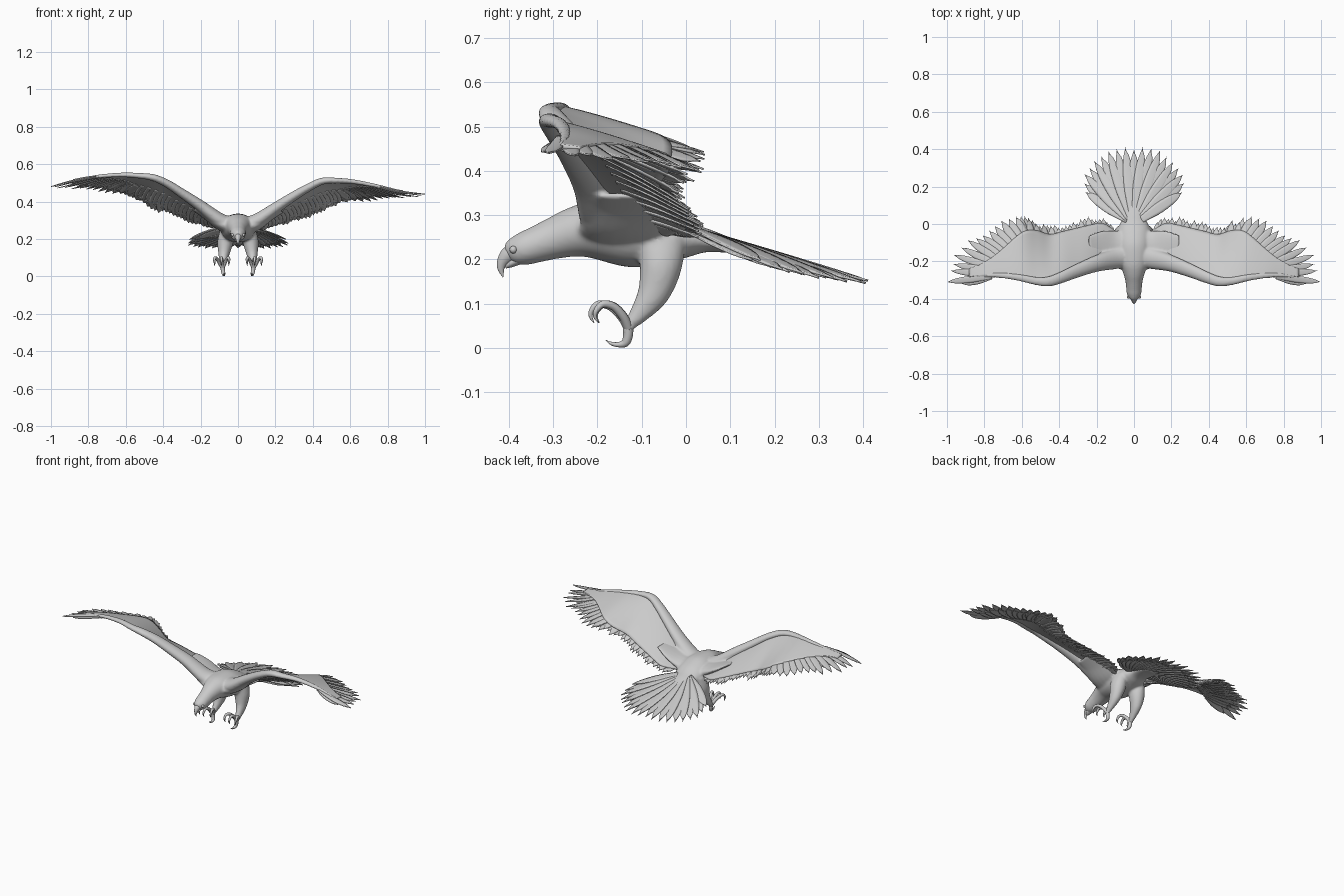
import bpy, bmesh, math, random
from mathutils import Vector

if "Cube" in bpy.data.objects:
    bpy.data.objects.remove(bpy.data.objects["Cube"])

random.seed(4)


def spline(rows, n=6):
    """Catmull-Rom resampling of rows of numbers."""
    p = [rows[0]] + list(rows) + [rows[-1]]
    out = []
    for i in range(1, len(p) - 2):
        for k in range(n):
            t = k / n
            out.append([0.5 * (2 * b + (c - a) * t + (2 * a - 5 * b + 4 * c - d) * t * t
                               + (3 * b - a - 3 * c + d) * t ** 3)
                        for a, b, c, d in zip(p[i - 1], p[i], p[i + 1], p[i + 2])])
    return out + [list(rows[-1])]


def add_tube(bm, rows, ref=(1, 0, 0), sides=20, n=6):
    """Closed elliptical tube; rows are x, y, z, radius along ref, other radius."""
    pts = spline(rows, n)
    rings, faces = [], []
    for i, (x, y, z, ra, rb) in enumerate(pts):
        tan = (Vector(pts[min(i + 1, len(pts) - 1)][:3]) - Vector(pts[max(i - 1, 0)][:3])).normalized()
        a = Vector(ref)
        a = (a - tan * a.dot(tan)).normalized()
        b = tan.cross(a)
        rings.append([bm.verts.new(Vector((x, y, z)) + a * max(ra, .0005) * math.cos(q) + b * max(rb, .0005) * math.sin(q))
                      for q in (2 * math.pi * k / sides for k in range(sides))])
    for r, s in zip(rings, rings[1:]):
        faces += [bm.faces.new((r[k], r[(k + 1) % sides], s[(k + 1) % sides], s[k])) for k in range(sides)]
    faces += [bm.faces.new(rings[0]), bm.faces.new(rings[-1])]
    bmesh.ops.recalc_face_normals(bm, faces=faces)


def add_grid(bm, grid):
    v = [[bm.verts.new(p) for p in row] for row in grid]
    for r, s in zip(v, v[1:]):
        for k in range(len(r) - 1):
            bm.faces.new((r[k], r[k + 1], s[k + 1], s[k]))


def add_feather(bm, root, tip, width, height, lift=0.0, tilt=0.1):
    """Narrow pointed blade laid over the surface z = height(x, y)."""
    root, tip = Vector(root), Vector(tip)
    d = tip - root
    side = Vector((-d.y, d.x)).normalized()
    grid = []
    for i in range(13):
        t = i / 12
        w = width / 2 * min(1, .55 + t) * max(1 - t ** 5, .02) ** .7
        row = []
        for s in (-1, -.5, 0, .5, 1):
            p = root + d * (t - .04 * abs(s) * t) + side * w * s
            row.append((p.x, p.y, height(p.x, p.y) + lift + tilt * w * s - .06 * w * abs(s)))
        grid.append(row)
    add_grid(bm, grid)


def finish(name, bm, thickness=0):
    me = bpy.data.meshes.new(name)
    bm.to_mesh(me)
    bm.free()
    for f in me.polygons:
        f.use_smooth = True
    ob = bpy.data.objects.new(name, me)
    bpy.context.collection.objects.link(ob)
    if thickness:
        m = ob.modifiers.new("thickness", "SOLIDIFY")
        m.thickness, m.offset = thickness, 0
    return ob


# Wing stations: x, leading y, trailing y, left leading/trailing z, right leading/trailing z
WING = spline([
    (.03, -.22, -.06, .28, .25, .28, .25),
    (.10, -.235, -.01, .308, .255, .303, .25),
    (.17, -.245, .04, .36, .262, .35, .26),
    (.24, -.26, .03, .41, .285, .395, .28),
    (.31, -.285, .015, .455, .31, .44, .30),
    (.38, -.31, .0, .50, .335, .48, .32),
    (.45, -.33, -.015, .53, .36, .512, .345),
    (.52, -.325, .01, .54, .40, .515, .38),
    (.60, -.305, .035, .545, .44, .51, .405),
    (.70, -.29, .0, .54, .455, .495, .41),
    (.80, -.283, -.06, .53, .47, .47, .422),
    (.90, -.295, -.12, .51, .478, .452, .428),
    (1.0, -.315, -.2, .48, .475, .44, .43)], 5)


def station(x, sx):
    """Leading y, trailing y, leading z, trailing z of one wing at span x."""
    x = min(max(x, WING[0][0]), WING[-1][0])
    for a, b in zip(WING, WING[1:]):
        if x <= b[0]:
            break
    t = (x - a[0]) / (b[0] - a[0])
    r = [p + (q - p) * t for p, q in zip(a, b)]
    return (r[1], r[2], *(r[3:5] if sx < 0 else r[5:7]))


def wing_height(sx):
    def f(x, y):
        yl, yt, zl, zt = station(abs(x), sx)
        v = min(max((y - yl) / (yt - yl), 0), 1.2)
        return zl + (zt - zl) * v ** 1.2
    return f


# Body, thighs and wing arms fused into one smooth skin
bm = bmesh.new()
body = [(-.407, .213, .012, .014), (-.395, .217, .027, .028), (-.37, .223, .039, .037),
        (-.34, .233, .042, .041), (-.30, .247, .047, .047), (-.25, .262, .062, .057),
        (-.20, .267, .083, .067), (-.12, .258, .094, .076), (-.05, .25, .09, .062),
        (0, .245, .075, .042), (.05, .242, .057, .026), (.12, .226, .055, .014), (.17, .21, .04, .007)]
add_tube(bm, [(0, y, z, a, b) for y, z, a, b in body], sides=32)
for sx in (-1, 1):
    add_tube(bm, [(sx * x, y, z, a, b) for x, y, z, a, b in (
        (.06, -.055, .25, .035, .055), (.068, -.057, .185, .042, .048), (.075, -.073, .125, .031, .037),
        (.08, -.105, .078, .019, .023), (.083, -.13, .048, .012, .013), (.083, -.132, .03, .011, .011))])
    arm = []
    for x, r in ((.03, .05), (.1, .043), (.2, .034), (.3, .028), (.38, .024), (.45, .021),
                 (.52, .017), (.62, .014), (.74, .011), (.86, .007)):
        yl, yt, zl, zt = station(x, sx)
        arm.append((sx * x, yl + r * 1.15, zl - .15 * r, r * 1.3, r * .9))
    add_tube(bm, arm, ref=(0, 1, 0))
    h = wing_height(sx)
    add_tube(bm, [(sx * x, y, h(x, y) - .004, a, b) for x, y, a, b in (
        (.03, -.14, .11, .05), (.1, -.135, .1, .034), (.17, -.125, .09, .018), (.24, -.13, .07, .007))],
        ref=(0, 1, 0))
skin = finish("body", bm)
m = skin.modifiers.new("fuse", "REMESH")
m.mode, m.voxel_size, m.use_smooth_shade = "VOXEL", .006, True
m = skin.modifiers.new("soften", "SMOOTH")
m.factor, m.iterations = .5, 7

# Wings: smooth covert sheet plus flight feathers
PRIMARY_TIPS = [(.63, .04), (.67, .03), (.71, .02), (.745, -.01), (.775, -.035), (.81, -.06), (.845, -.075),
                (.89, -.085), (.925, -.125), (.965, -.165), (.965, -.215), (.98, -.25), (1.0, -.31)]
for sx, side in ((-1, "left"), (1, "right")):
    h = wing_height(sx)
    bm = bmesh.new()
    grid = []
    for i in range(61):
        x = .04 + .84 * i / 60
        yl, yt = station(x, sx)[:2]
        s = min(max((x - .5) / .38, 0), 1)
        end = .84 - .6 * s * s * (3 - 2 * s)
        ys = [yl + .008 + (yt - yl) * end * k / 14 for k in range(15)]
        grid.append([(sx * x, y, h(x, y)) for y in ys])
    add_grid(bm, grid)
    finish(side + "_wing_coverts", bm, .012)

    bm = bmesh.new()
    n = 26
    for i in range(n):
        x = .125 + .5 * i / (n - 1)
        yl, yt = station(x, sx)[:2]
        rx = x * .93
        rl, rt = station(rx, sx)[:2]
        add_feather(bm, (sx * rx, rl + .4 * (rt - rl)), (sx * x, yt + random.uniform(-.018, .012)),
                    .045, h, -.002 - .003 * (i % 2), .12 * sx)
    for i, (x, y) in enumerate(PRIMARY_TIPS):
        t = i / (len(PRIMARY_TIPS) - 1)
        root = (sx * (.54 + .22 * t), -.17 - .112 * t)
        add_feather(bm, root, (sx * x, y), .055 - .018 * t, h, -.003 * (i % 2), .15 * sx)
        # shorter feather under each gap
        add_feather(bm, root, (sx * (x - .03 - .05 * t), y - .03 + .02 * t), .045, h, -.007, .1 * sx)
    finish(side + "_wing_feathers", bm, .004)


# Tail fan
def tail_height(x, y):
    return .267 - .3 * (y - .03) - .02 * (x / .22) ** 2


bm = bmesh.new()
n = 19
for i in range(n):
    u = 2 * i / (n - 1) - 1
    a = u * math.radians(58)
    length = .39 - .12 * abs(u) ** 3 + random.uniform(-.012, .004) - (.02 if i == n // 2 else 0)
    root = (.035 * u, .02)
    for k, lift in ((1, -.004 * (i % 2)), (.86, -.012)):
        add_feather(bm, root, (root[0] + math.sin(a) * length * k, .03 + math.cos(a) * length * k),
                    .06, tail_height, lift, .12)
finish("tail_feathers", bm, .005)

# Beak and eyes
bm = bmesh.new()
add_tube(bm, [(0, -.385, .216, .023, .023), (0, -.402, .209, .017, .019), (0, -.414, .195, .011, .013),
              (0, -.418, .179, .006, .008), (0, -.413, .160, .001, .001)])
add_tube(bm, [(0, -.38, .2, .019, .013), (0, -.398, .189, .012, .008), (0, -.408, .182, .003, .003)])
finish("beak", bm)
bm = bmesh.new()
for sx in (-1, 1):
    geo = bmesh.ops.create_uvsphere(bm, u_segments=16, v_segments=10, radius=.0085)
    bmesh.ops.translate(bm, verts=geo["verts"], vec=(sx * .029, -.39, .222))
finish("eyes", bm)

# Feet: three raised front toes and a low hind toe, all ending in hooked claws
bm = bmesh.new()
for sx in (-1, 1):
    for dx, dy in ((-.034, .012), (.006, 0), (.042, .01)):
        add_tube(bm, [(sx * (.083 + dx * t), y + dy * t, z, r, r) for t, y, z, r in (
            (0, -.13, .045, .011), (.35, -.145, .07, .01), (.7, -.17, .093, .009), (.95, -.197, .099, .008),
            (1.05, -.213, .085, .006), (1, -.215, .07, .004), (1, -.207, .056, .0005))], sides=12)
    add_tube(bm, [(sx * x, y, z, r, r) for x, y, z, r in (
        (.083, -.131, .05, .012), (.08, -.131, .028, .011), (.077, -.137, .012, .0095),
        (.075, -.152, .0075, .006), (.074, -.168, .01, .004), (.074, -.182, .018, .0005))], sides=12)
finish("feet", bm)
